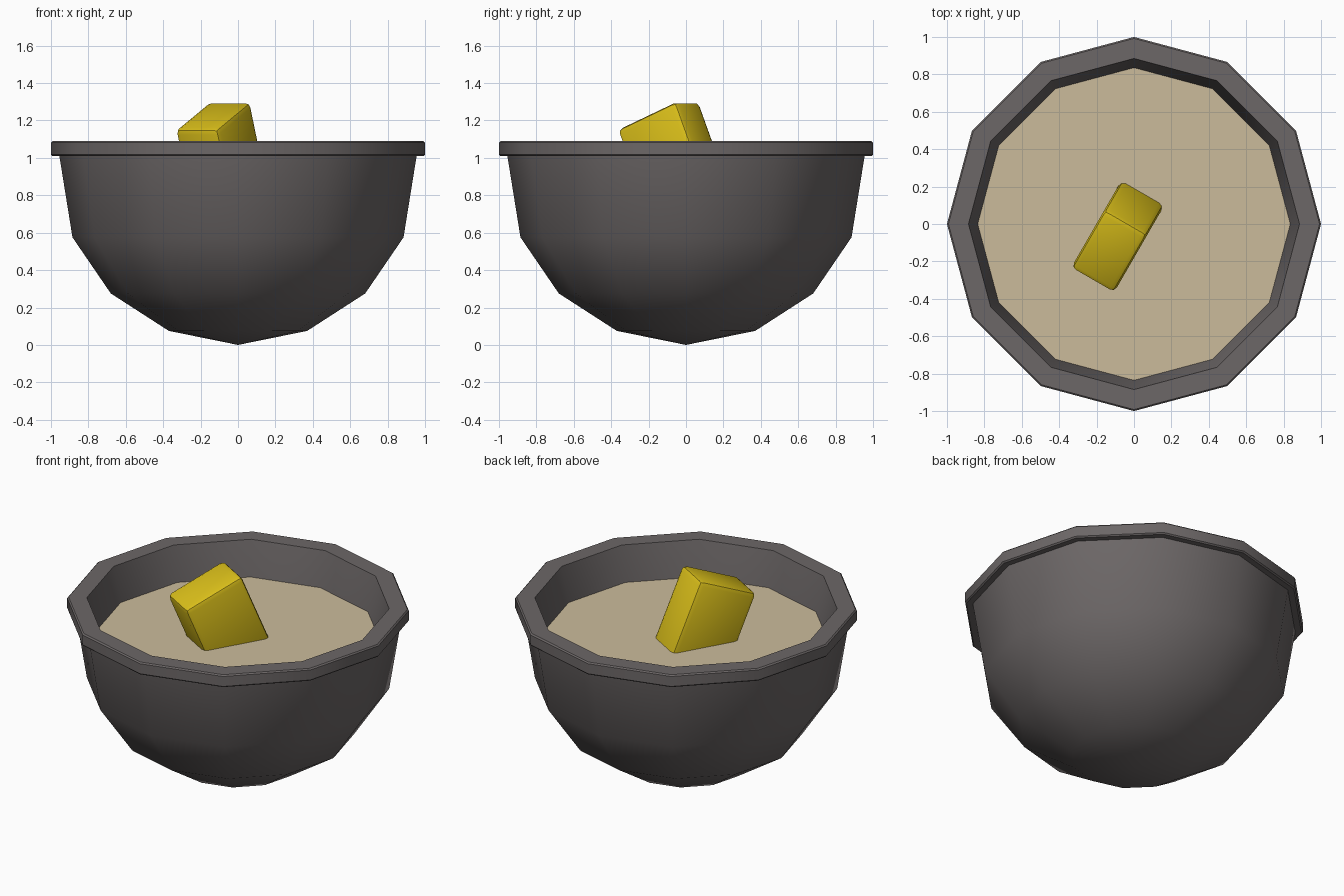
import bpy, bmesh, math
from mathutils import Matrix, Vector

if "Cube" in bpy.data.objects:
    bpy.data.objects.remove(bpy.data.objects["Cube"])

SIDES = 12


def material(name, rgb):
    m = bpy.data.materials.new(name)
    m.diffuse_color = (*rgb, 1)
    m.use_nodes = True
    m.node_tree.nodes["Principled BSDF"].inputs["Base Color"].default_value = m.diffuse_color
    return m


def finish(name, bm, mat, angle):
    bmesh.ops.recalc_face_normals(bm, faces=bm.faces)
    me = bpy.data.meshes.new(name)
    bm.to_mesh(me)
    bm.free()
    ob = bpy.data.objects.new(name, me)
    bpy.context.collection.objects.link(ob)
    me.materials.append(mat)
    bpy.ops.object.select_all(action='DESELECT')
    ob.select_set(True)
    bpy.context.view_layer.objects.active = ob
    bpy.ops.object.shade_smooth_by_angle(angle=math.radians(angle))
    return ob


def lathe(name, profile, mat):
    """Revolve (radius, z) points into a twelve-sided shape."""
    bm = bmesh.new()
    rings = []
    for r, z in profile:
        if r == 0:
            rings.append([bm.verts.new((0, 0, z))] * SIDES)
        else:
            rings.append([bm.verts.new((r * math.cos(i * math.tau / SIDES),
                                        r * math.sin(i * math.tau / SIDES), z))
                          for i in range(SIDES)])
    for a, b in zip(rings, rings[1:]):
        for i in range(SIDES):
            j = (i + 1) % SIDES
            bm.faces.new(list(dict.fromkeys((a[i], a[j], b[j], b[i]))))
    return finish(name, bm, mat, 35)


stone = material("dark_stone", (0.15, 0.135, 0.135))
cream = material("porridge_cream", (0.60, 0.50, 0.33))
yellow = material("butter_yellow", (0.70, 0.52, 0.01))

# Bowl: outer wall, overhanging rim, inner wall
lathe("bowl", [(0, 0), (0.37, 0.075), (0.68, 0.275), (0.885, 0.575),
               (0.955, 1.01), (0.992, 1.01), (1, 1.018), (1, 1.082),
               (0.992, 1.09), (0.885, 1.09), (0.82, 0.80), (0.80, 0.60),
               (0.62, 0.34), (0.34, 0.15), (0, 0.08)], stone)

# Porridge surface
bm = bmesh.new()
bmesh.ops.create_circle(bm, cap_ends=True, segments=SIDES, radius=0.837,
                        matrix=Matrix.Translation((0, 0, 0.87)))
finish("porridge", bm, cream, 30)

# Butter block: tilted, half sunk, softly bevelled
L, W, H = 0.395, 0.265, 0.58
bm = bmesh.new()
bmesh.ops.create_cube(bm, size=1, matrix=Matrix.Diagonal((L, W, H, 1)))
bmesh.ops.bevel(bm, geom=bm.edges[:], offset=0.03, segments=2,
                profile=0.5, affect='EDGES')
# origin moves to the middle of the top back edge, which is the highest point
bmesh.ops.translate(bm, verts=bm.verts, vec=(-L / 2, 0, -H / 2))
pose = (Matrix.Rotation(math.radians(60), 4, 'Z')
        @ Matrix.Translation((-0.014, 0.042, 1.302))
        @ Matrix.Rotation(math.radians(-22.5), 4, 'Y'))
bmesh.ops.transform(bm, verts=bm.verts, matrix=pose)
finish("butter", bm, yellow, 40)
